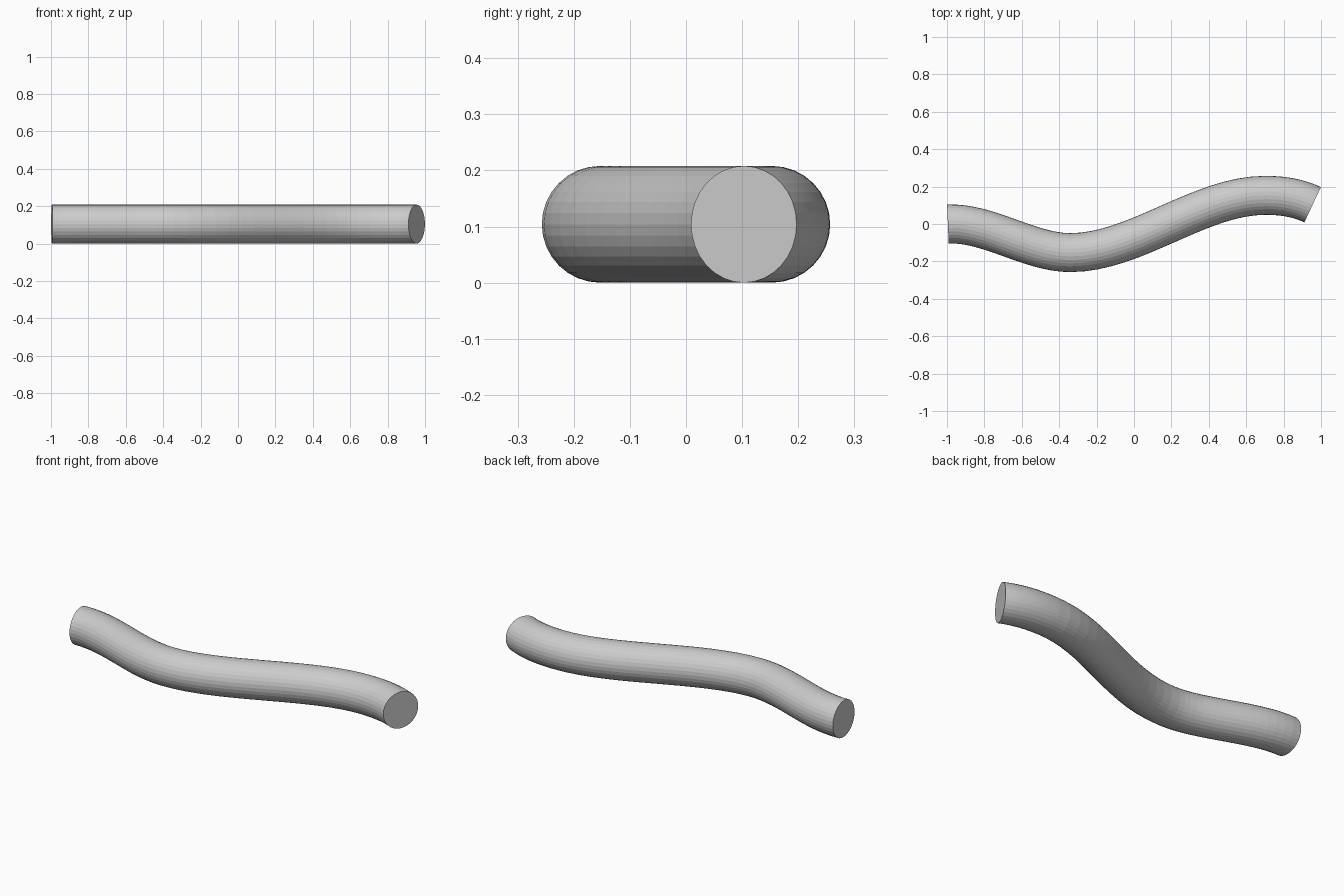
import bpy

if "Cube" in bpy.data.objects:
    bpy.data.objects.remove(bpy.data.objects["Cube"])

RADIUS = 0.104

# Centre line seen from above: x, y, slope
path = [(-0.995, 0.0, 0.04), (-0.34, -0.153, 0.0),
        (0.70, 0.153, 0.0), (0.955, 0.103, -0.47)]

curve = bpy.data.curves.new("wavy_tube", 'CURVE')
curve.dimensions = '3D'
curve.twist_mode = 'Z_UP'
curve.resolution_u = 16
curve.bevel_depth = RADIUS
curve.bevel_resolution = 14   # 32 sides
curve.use_fill_caps = True

spline = curve.splines.new('BEZIER')
spline.use_smooth = False
spline.bezier_points.add(len(path) - 1)
for i, (x, y, slope) in enumerate(path):
    p = spline.bezier_points[i]
    p.handle_left_type = p.handle_right_type = 'FREE'
    before = (x - path[max(i - 1, 0)][0]) / 3 or 0.1
    after = (path[min(i + 1, len(path) - 1)][0] - x) / 3 or 0.1
    p.co = (x, y, RADIUS)
    p.handle_left = (x - before, y - before * slope, RADIUS)
    p.handle_right = (x + after, y + after * slope, RADIUS)

# Solid mesh tube with flat capped ends
tube = bpy.data.objects.new("wavy_tube", curve)
bpy.context.collection.objects.link(tube)
bpy.context.view_layer.objects.active = tube
tube.select_set(True)
bpy.ops.object.convert(target='MESH')
